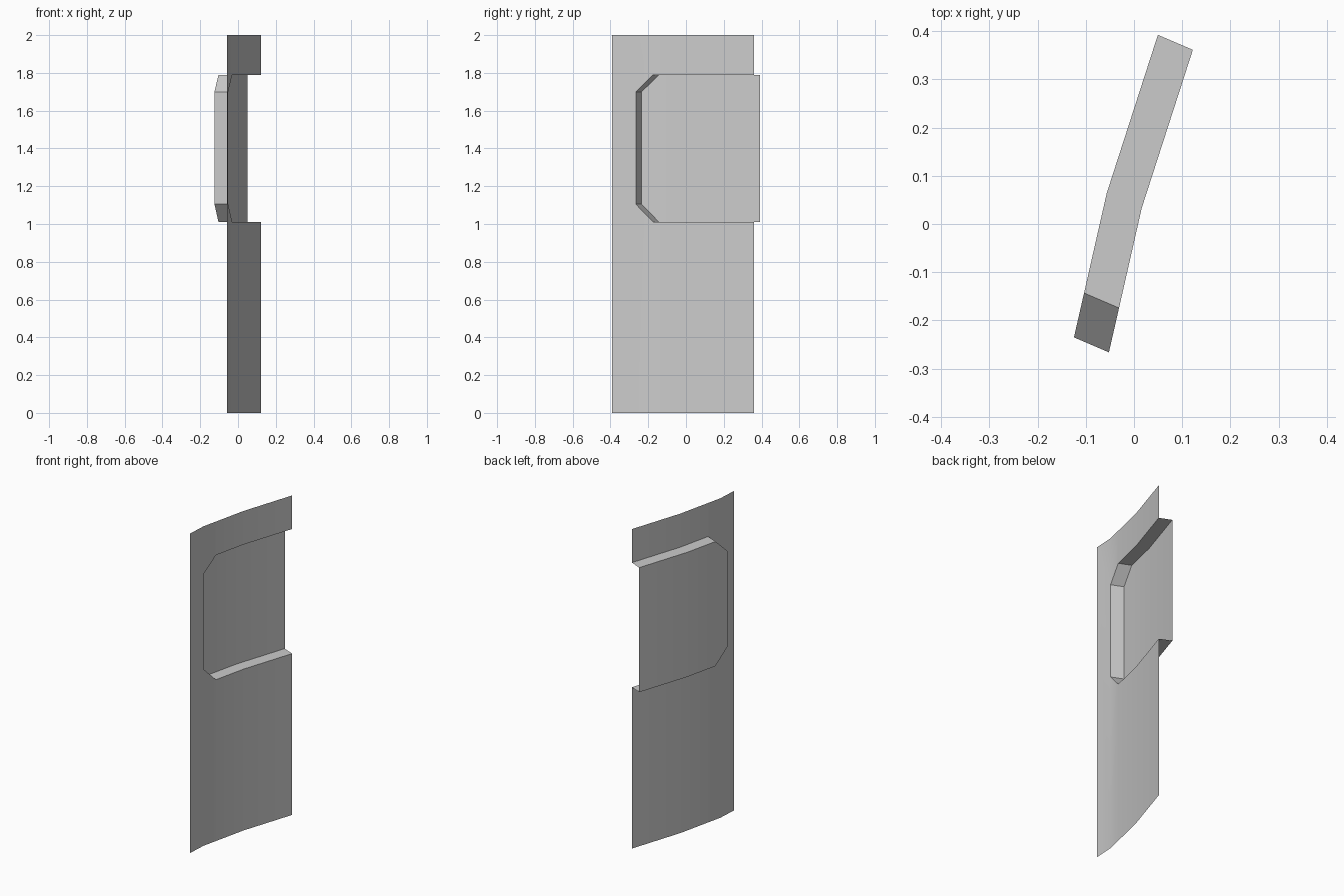
import bpy, bmesh
from mathutils import Vector

if "Cube" in bpy.data.objects:
    bpy.data.objects.remove(bpy.data.objects["Cube"])

# Plan profile of the bent sheet (x, y), front edge to back edge
P = [(-0.059, -0.392), (-0.052, -0.266), (-0.031, -0.174), (0.016, 0.033), (0.122, 0.361)]
LOW = [1.105, 1.01, 1.01, 1.01]     # lower edge of the opening at P[1:]
HIGH = [1.70, 1.79, 1.79, 1.79]     # upper edge of the opening at P[1:]
OFFSET = Vector((-0.0725, 0.031, 0))  # recess direction


def pt(i, z, shift=False):
    v = Vector((P[i][0], P[i][1], z))
    return v + OFFSET if shift else v


def build(name, faces):
    bm = bmesh.new()
    for f in faces:
        bm.faces.new([bm.verts.new(p) for p in f])
    bmesh.ops.remove_doubles(bm, verts=bm.verts[:], dist=1e-5)
    me = bpy.data.meshes.new(name)
    bm.to_mesh(me)
    bm.free()
    ob = bpy.data.objects.new(name, me)
    bpy.context.collection.objects.link(ob)
    bpy.ops.object.select_all(action='DESELECT')
    ob.select_set(True)
    bpy.context.view_layer.objects.active = ob
    bpy.ops.object.shade_smooth_by_angle(angle=0.5)
    return ob


# Thin sheet with a chamfered opening
sheet = [[pt(0, 0), pt(1, 0), pt(1, LOW[0]), pt(1, HIGH[0]), pt(1, 2), pt(0, 2)]]
for i in range(1, 4):
    a, b = i - 1, i
    sheet.append([pt(i, 0), pt(i + 1, 0), pt(i + 1, LOW[b]), pt(i, LOW[a])])
    sheet.append([pt(i, HIGH[a]), pt(i + 1, HIGH[b]), pt(i + 1, 2), pt(i, 2)])
build("bent_sheet", sheet)

# Recessed panel and the rim joining it to the opening
panel, rim = [], [[pt(1, LOW[0]), pt(1, LOW[0], True), pt(1, HIGH[0], True), pt(1, HIGH[0])]]
for i in range(1, 4):
    a, b = i - 1, i
    panel.append([pt(i, LOW[a], True), pt(i + 1, LOW[b], True),
                  pt(i + 1, HIGH[b], True), pt(i, HIGH[a], True)])
    rim.append([pt(i, LOW[a]), pt(i + 1, LOW[b]), pt(i + 1, LOW[b], True), pt(i, LOW[a], True)])
    rim.append([pt(i, HIGH[a], True), pt(i + 1, HIGH[b], True), pt(i + 1, HIGH[b]), pt(i, HIGH[a])])
build("recessed_panel", panel + rim)
